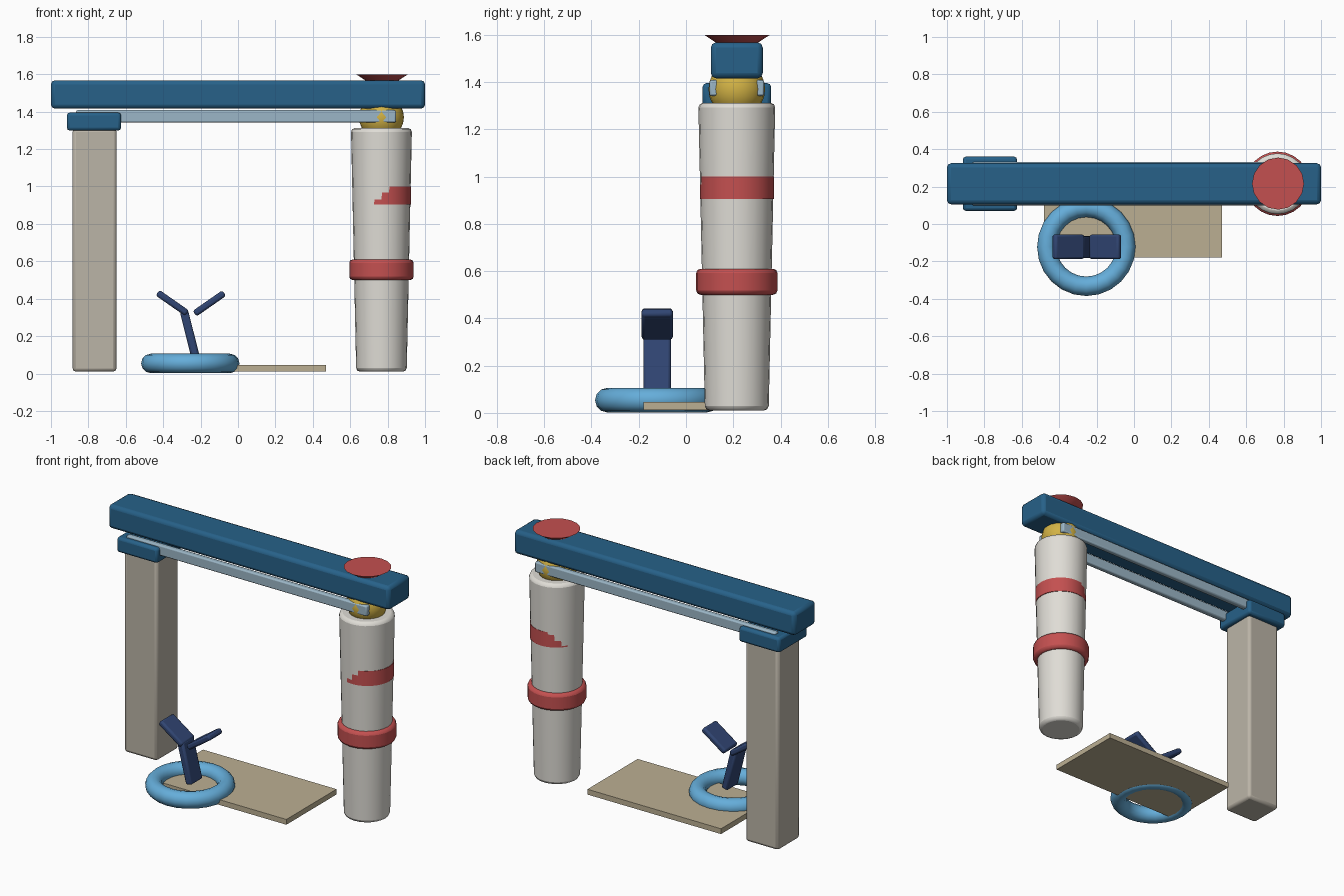
import bpy, math
from math import radians

if "Cube" in bpy.data.objects:
    bpy.data.objects.remove(bpy.data.objects["Cube"])


def material(name, rgb):
    m = bpy.data.materials.new(name)
    m.diffuse_color = (*rgb, 1)
    m.use_nodes = True
    m.node_tree.nodes["Principled BSDF"].inputs["Base Color"].default_value = m.diffuse_color
    return m


BLUE = material("deep_blue", (0.02, 0.12, 0.25))
STONE = material("warm_stone", (0.50, 0.46, 0.39))
IVORY = material("ivory", (0.74, 0.72, 0.67))
RED = material("red", (0.55, 0.08, 0.08))
YELLOW = material("yellow", (0.65, 0.45, 0.06))
STEEL = material("pale_steel", (0.33, 0.47, 0.57))
SAND = material("sand", (0.50, 0.43, 0.29))
SKY = material("sky_blue", (0.13, 0.42, 0.70))
NAVY = material("navy", (0.03, 0.06, 0.17))


def finish(name, mat, bevel=0.0, segments=2):
    ob = bpy.context.object
    ob.name = name
    ob.data.materials.append(mat)
    if bevel:
        mod = ob.modifiers.new("Bevel", "BEVEL")
        mod.width = bevel
        mod.segments = segments
        mod.limit_method = "ANGLE"
        mod.angle_limit = radians(40)
    bpy.ops.object.shade_smooth_by_angle(angle=radians(35))
    return ob


def box(name, mat, centre, size, bevel=0.0, tilt=0.0):
    bpy.ops.mesh.primitive_cube_add(size=1, location=centre)
    ob = bpy.context.object
    ob.scale = size
    bpy.ops.object.transform_apply(location=False, rotation=False, scale=True)
    ob.rotation_euler.y = tilt
    return finish(name, mat, bevel)


def drum(name, mat, x, y, z0, z1, r0, r1, bevel=0.0, sides=24):
    bpy.ops.mesh.primitive_cone_add(vertices=sides, radius1=r0, radius2=r1,
                                    depth=z1 - z0, location=(x, y, (z0 + z1) / 2))
    return finish(name, mat, bevel)


def plate(name, start, end, y, width, thick):
    """Slab whose long axis runs between two (x, z) points."""
    dx, dz = end[0] - start[0], end[1] - start[1]
    box(name, NAVY, ((start[0] + end[0]) / 2, y, (start[1] + end[1]) / 2),
        (thick, width, math.hypot(dx, dz)), 0.012, math.atan2(dx, dz))


PX, PY = 0.767, 0.215

# Overhead beam
box("top_beam", BLUE, (0, PY, 1.492), (2.0, 0.22, 0.152), 0.022)

# Square post with its cap
box("left_post", STONE, (-0.767, PY, 0.66), (0.235, 0.225, 1.30), 0.018)
box("post_cap", BLUE, (-0.77, PY, 1.347), (0.29, 0.29, 0.097), 0.016)

# Twin rails under the beam
for side, label in ((-1, "front_rail"), (1, "back_rail")):
    box(label, STEEL, (-0.01, PY + side * 0.098, 1.375), (1.71, 0.036, 0.066), 0.008)

# Round tapered column with a raised collar and a nearly flush stripe
drum("right_column", IVORY, PX, PY, 0.01, 1.312, 0.135, 0.163, 0.02)
drum("column_collar", RED, PX, PY, 0.50, 0.61, 0.172, 0.172, 0.018)
drum("column_stripe", RED, PX + 0.003, PY + 0.001, 0.905, 1.0, 0.1562, 0.1562)

# Ball joint and flared disc above it
bpy.ops.mesh.primitive_uv_sphere_add(segments=20, ring_count=12, radius=0.12,
                                     location=(PX, PY, 1.37))
finish("ball_joint", YELLOW)
drum("top_disc", RED, PX + 0.003, PY + 0.001, 1.545, 1.60, 0.055, 0.139, sides=16)

# Floor board
box("floor_board", SAND, (-0.005, 0.075, 0.029), (0.95, 0.51, 0.034))

# Ring lying on the ground
bpy.ops.mesh.primitive_torus_add(major_segments=24, minor_segments=12,
                                 major_radius=0.211, minor_radius=0.052,
                                 location=(-0.255, -0.122, 0.054))
finish("ground_ring", SKY)

# Forked paddle standing in the ring
plate("paddle_stem", (-0.225, 0.08), (-0.29, 0.338), -0.122, 0.117, 0.045)
plate("left_paddle", (-0.272, 0.322), (-0.43, 0.432), -0.122, 0.132, 0.036)
plate("right_paddle", (-0.232, 0.32), (-0.074, 0.43), -0.122, 0.132, 0.036)
